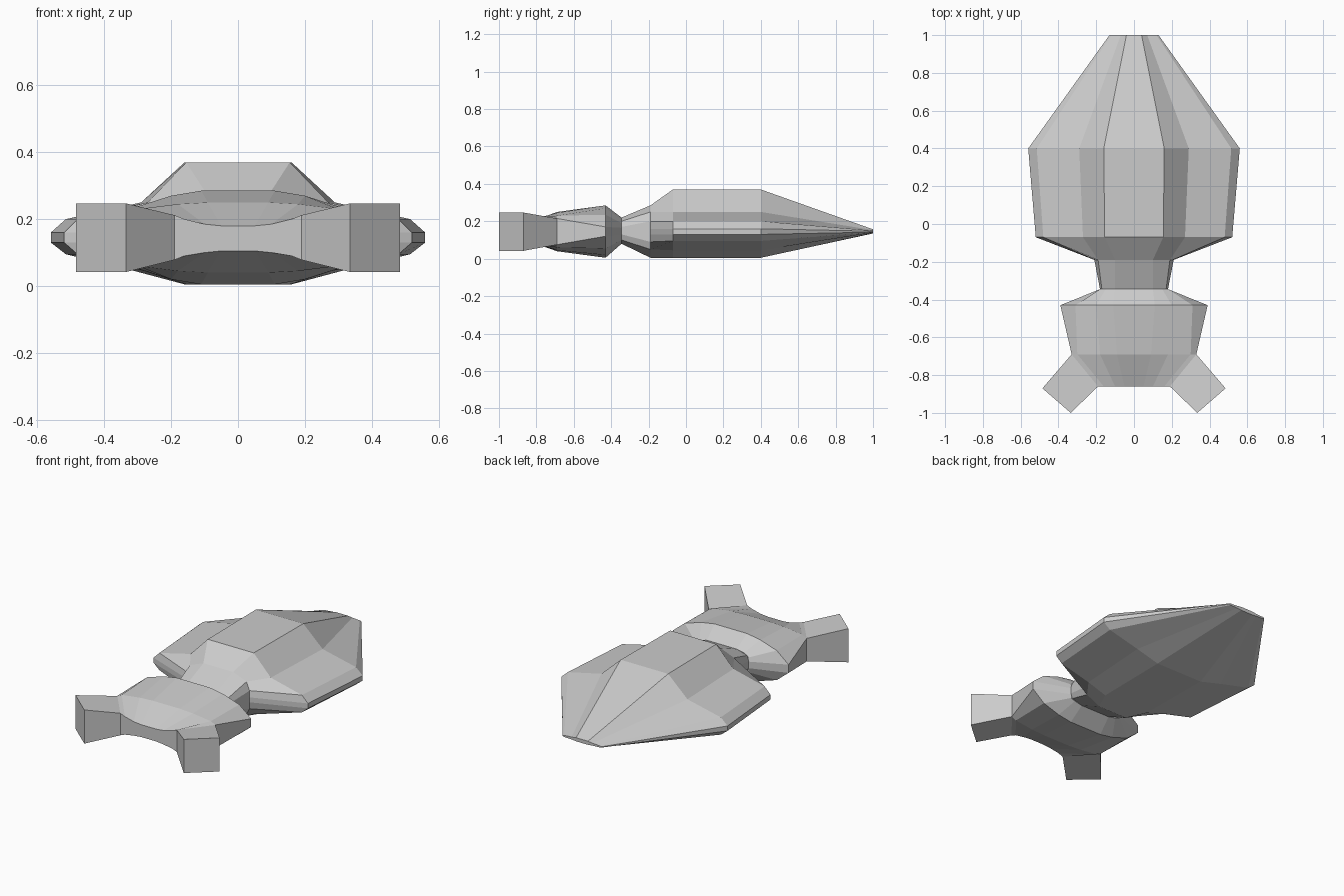
import bpy, bmesh


def make_object(name, bm):
    bmesh.ops.remove_doubles(bm, verts=bm.verts, dist=0.0005)
    bmesh.ops.recalc_face_normals(bm, faces=bm.faces)
    mesh = bpy.data.meshes.new(name)
    bm.to_mesh(mesh)
    bm.free()
    ob = bpy.data.objects.new(name, mesh)
    bpy.context.collection.objects.link(ob)
    return ob


def loft(name, sections):
    """Skin mirrored cross-sections; each is y, half-widths, heights from top to bottom."""
    bm = bmesh.new()
    rings = []
    for y, xs, zs in sections:
        pts = list(zip(xs, zs))
        pts += [(-x, z) for x, z in reversed(pts)]
        rings.append([bm.verts.new((x, y, z)) for x, z in pts])
    n = len(rings[0])
    for a, b in zip(rings, rings[1:]):
        for i in range(n):
            j = (i + 1) % n
            bm.faces.new((a[i], a[j], b[j], b[i]))
    bm.faces.new(rings[0])
    bm.faces.new(rings[-1])
    return make_object(name, bm)


# Broad rear hull tapering to a thin blade at the back
hull_z = (.37, .25, .20, .16, .13, .095, .045, .005)
loft("rear_hull", [
    (1.00, (.04, .07, .12, .13, .13, .12, .07, .04),
     (.157, .153, .15, .147, .142, .14, .138, .135)),
    (0.40, (.16, .29, .515, .56, .56, .515, .31, .16), hull_z),
    (-.07, (.155, .27, .48, .52, .52, .48, .28, .155), hull_z),
    (-.19, (.10, .19, .205, .21, .21, .205, .19, .10),
     (.285, .25, .20, .16, .13, .09, .05, .005)),
])

# Neck joining hull and head
loft("neck", [
    (-.19, (.10, .19, .21, .21, .19, .10), (.285, .25, .20, .09, .05, .005)),
    (-.345, (.10, .17, .18, .18, .17, .10), (.22, .20, .17, .13, .10, .08)),
])

# Faceted head
loft("head", [
    (-.345, (.10, .15, .18, .18, .18, .18, .15, .10),
     (.22, .21, .19, .165, .125, .10, .09, .08)),
    (-.43, (.11, .20, .31, .39, .39, .31, .20, .11),
     (.285, .27, .235, .17, .12, .055, .02, .005)),
    (-.69, (.09, .18, .30, .33, .33, .30, .18, .09),
     (.25, .245, .23, .215, .075, .06, .045, .04)),
    (-.86, (.05, .10, .16, .19, .19, .16, .10, .05),
     (.18, .185, .20, .212, .078, .09, .10, .105)),
])

# Flared blocks on the two front corners
for side, sx in (("right", 1), ("left", -1)):
    bm = bmesh.new()
    plan = [(.19, -.86, .078, .212), (.335, -1.0, .042, .247),
            (.485, -.87, .042, .247), (.33, -.69, .075, .215)]
    low = [bm.verts.new((sx * x, y, z)) for x, y, z, _ in plan]
    top = [bm.verts.new((sx * x, y, z)) for x, y, _, z in plan]
    bm.faces.new(low)
    bm.faces.new(top)
    for i in range(4):
        j = (i + 1) % 4
        bm.faces.new((low[i], low[j], top[j], top[i]))
    make_object(side + "_front_block", bm)
